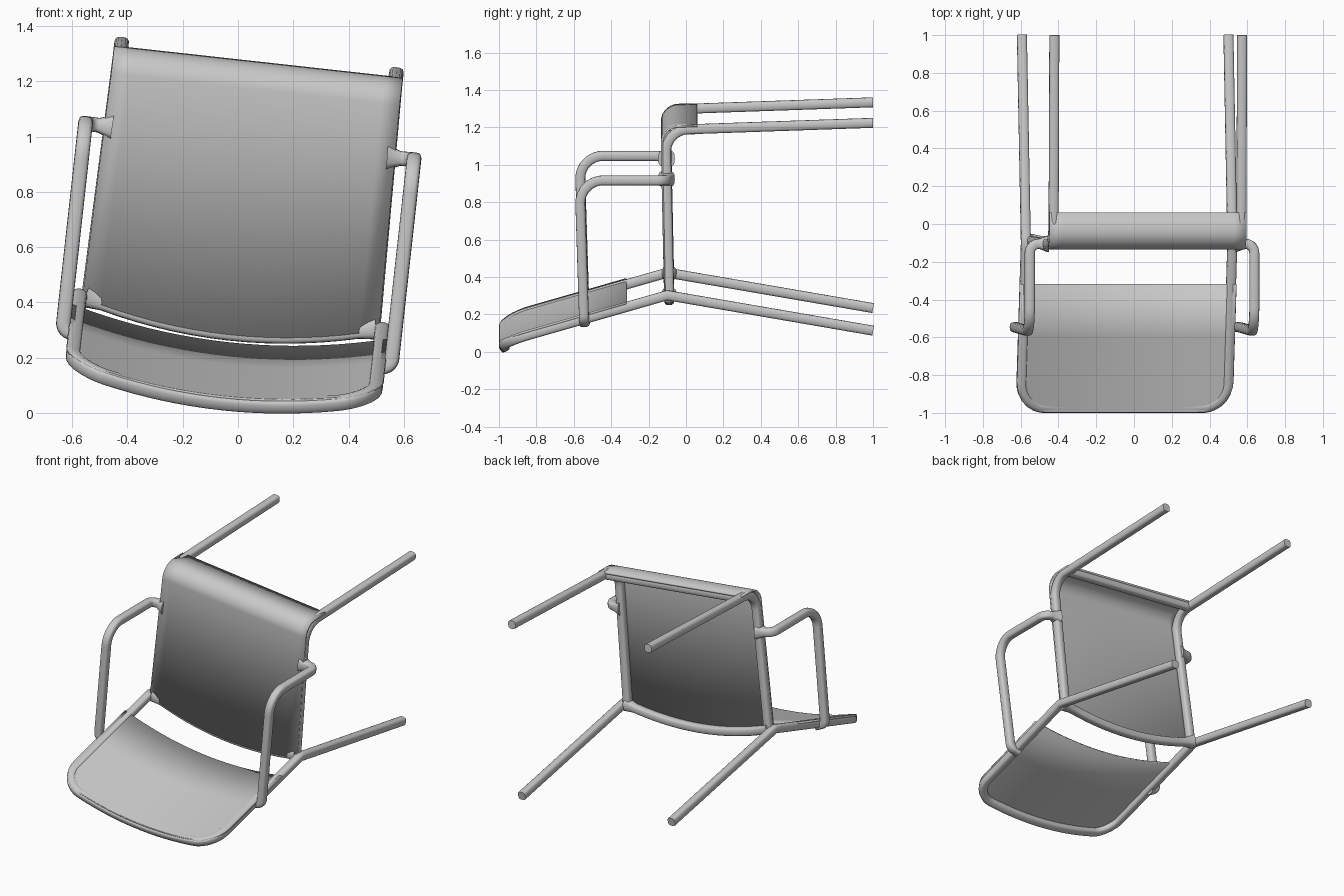
import bpy, bmesh, math
from mathutils import Vector, Matrix

if "Cube" in bpy.data.objects:
    bpy.data.objects.remove(bpy.data.objects["Cube"])

# The chair lies on its back, rolled slightly sideways
TILT = Matrix.Translation((-0.066, 0, 0)) @ Matrix.Rotation(math.radians(6.3), 4, 'Y')
TUBE = 0.0265
SAG = 0.075
SIDE = 0.55

grey = bpy.data.materials.new("light_grey")
grey.use_nodes = True
grey.diffuse_color = (0.58, 0.58, 0.58, 1)
grey.node_tree.nodes["Principled BSDF"].inputs["Base Color"].default_value = grey.diffuse_color
parts = []


def add_part(name, mesh):
    mesh.transform(TILT)
    mesh.materials.clear()
    mesh.materials.append(grey)
    obj = bpy.data.objects.new(name, mesh)
    bpy.context.collection.objects.link(obj)
    parts.append(obj)
    return obj


def fillet(points, radius, steps=7):
    """Round the inner corners of a polyline with arcs."""
    pts = [Vector(p) for p in points]
    out = [pts[0]]
    for a, b, c in zip(pts, pts[1:], pts[2:]):
        d1, d2 = (a - b).normalized(), (c - b).normalized()
        half = d1.angle(d2) / 2
        r = min(radius, 0.49 * min((a - b).length, (c - b).length) * math.tan(half))
        cut = r / math.tan(half)
        centre = b + (d1 + d2).normalized() * r / math.sin(half)
        p, q = b + d1 * cut - centre, b + d2 * cut - centre
        out += [centre + p.lerp(q, i / steps).normalized() * r for i in range(steps + 1)]
    return out + [pts[-1]]


def poly_curve(name, points, cyclic=False, flare=(1, 1)):
    curve = bpy.data.curves.new(name, 'CURVE')
    curve.dimensions = '3D'
    spline = curve.splines.new('POLY')
    spline.points.add(len(points) - 1)
    for sp, p in zip(spline.points, points):
        sp.co = (*p, 1)
    spline.points[0].radius, spline.points[-1].radius = flare
    spline.use_cyclic_u = cyclic
    obj = bpy.data.objects.new(name, curve)
    bpy.context.collection.objects.link(obj)
    return obj


# Rounded square tube section
def soft(v):
    return math.copysign(abs(v) ** 0.65, v) * TUBE


ring = [2 * math.pi * i / 16 for i in range(16)]
section = poly_curve("tube_section", [(soft(math.cos(a)), soft(math.sin(a)), 0) for a in ring], True)
section.hide_render = True


def tube(name, points, flare=(1, 1)):
    path = poly_curve(name + "_path", points, flare=flare)
    path.data.bevel_mode = 'OBJECT'
    path.data.bevel_object = section
    path.data.use_fill_caps = True
    deps = bpy.context.evaluated_depsgraph_get()
    mesh = bpy.data.meshes.new_from_object(path.evaluated_get(deps))
    bpy.data.objects.remove(path)
    add_part(name, mesh)


def sheet(name, rows, thickness=0.012):
    """Thin panel from rows of points."""
    bm = bmesh.new()
    grid = [[bm.verts.new(p) for p in row] for row in rows]
    for r1, r2 in zip(grid, grid[1:]):
        for i in range(len(r1) - 1):
            bm.faces.new((r1[i], r1[i + 1], r2[i + 1], r2[i]))
    mesh = bpy.data.meshes.new(name)
    bm.to_mesh(mesh)
    bm.free()
    mod = add_part(name, mesh).modifiers.new("thickness", 'SOLIDIFY')
    mod.thickness = thickness
    mod.offset = -1


def dip(u, half):
    return SAG * (1 - min(1, abs(u) / half) ** 2)


def rail_height(y):
    return 0.365 - 0.173 * (y + 0.1) if y > -0.1 else 0.365 + 0.288 * (y + 0.1)


# Rear legs and backrest frame: one bent tube
plan = fillet([(SIDE, 1, 0), (SIDE, -0.972, 0), (-SIDE, -0.972, 0), (-SIDE, 1, 0)], 0.13)
half_n = len(plan) // 2
a, b = plan[half_n - 1], plan[half_n]
bar = [a.lerp(b, i / 16) for i in range(1, 16)]
bend = [(SIDE, y, 0) for y in (-0.07, -0.1, -0.13)]
bend_left = [(-u, y, z) for u, y, z in reversed(bend)]
plan = [plan[0], *bend, *plan[1:half_n], *bar, *plan[half_n:-1], *bend_left, plan[-1]]
tube("rear_legs_and_back_frame", [(u, y, rail_height(y) - dip(u, SIDE)) for u, y, _ in plan])

# Seat cross bars
span = [-0.53 + 1.06 * i / 16 for i in range(17)]
tube("seat_rear_bar", [(u, -0.09, 0.365 - dip(u, 0.53)) for u in span], (1.5, 1.5))
tube("seat_front_bar", [(-0.5, 0.033, 1.25), (0, 0.033, 1.25), (0.5, 0.033, 1.25)])

for side, s in (("left", 1), ("right", -1)):
    # Front leg running into the seat side rail
    leg = fillet([(s * 0.5, 1, 1.287), (s * 0.5, -0.109, 1.248), (s * 0.518, -0.09, 0.345)], 0.12)
    tube(side + "_front_leg_and_seat_rail", leg)
    # Armrest hoop from seat rail to back frame
    arm = fillet([(s * 0.5, -0.105, 0.985), (s * 0.598, -0.105, 0.988), (s * 0.598, -0.569, 0.988),
                  (s * 0.598, -0.545, 0.235), (s * 0.54, -0.545, 0.225)], 0.12)
    tube(side + "_armrest", arm, (1.7, 1.2))

# Seat panel rolling over the front bar
profile = fillet([(0, 0.06, 1.279), (0, -0.137, 1.274), (0, -0.117, 0.36)], 0.14, 12)
last = len(profile) - 1
rows = []
for i, p in enumerate(profile):
    half = 0.525 if i < last else 0.54
    us = [half * (-1 + j / 8) for j in range(17)]
    rows.append([(u, p.y, p.z - (dip(u, half) if i == last else 0)) for u in us])
sheet("seat_panel", rows[::-1])

# Curved backrest panel with rounded far corners
CORNER, FAR, WIDE = 0.16, -0.998, 0.575
depths = [CORNER * (1 - math.cos(math.pi / 2 * i / 8)) for i in range(9)] + [0.4, 0.678]
rows = []
for d in depths:
    half = WIDE - CORNER + math.sqrt(max(0, CORNER ** 2 - max(0, CORNER - d) ** 2))
    y = FAR + d
    us = [half * (-1 + j / 10) for j in range(21)]
    rows.append([(u, y, rail_height(y) + 0.031 - dip(u, WIDE)) for u in us])
sheet("backrest_panel", rows)

bpy.data.objects.remove(section)

# Smooth shading with sharp edges kept
bpy.context.view_layer.update()
bpy.ops.object.select_all(action='DESELECT')
for obj in parts:
    obj.select_set(True)
bpy.context.view_layer.objects.active = parts[0]
bpy.ops.object.shade_smooth_by_angle(angle=math.radians(40))
